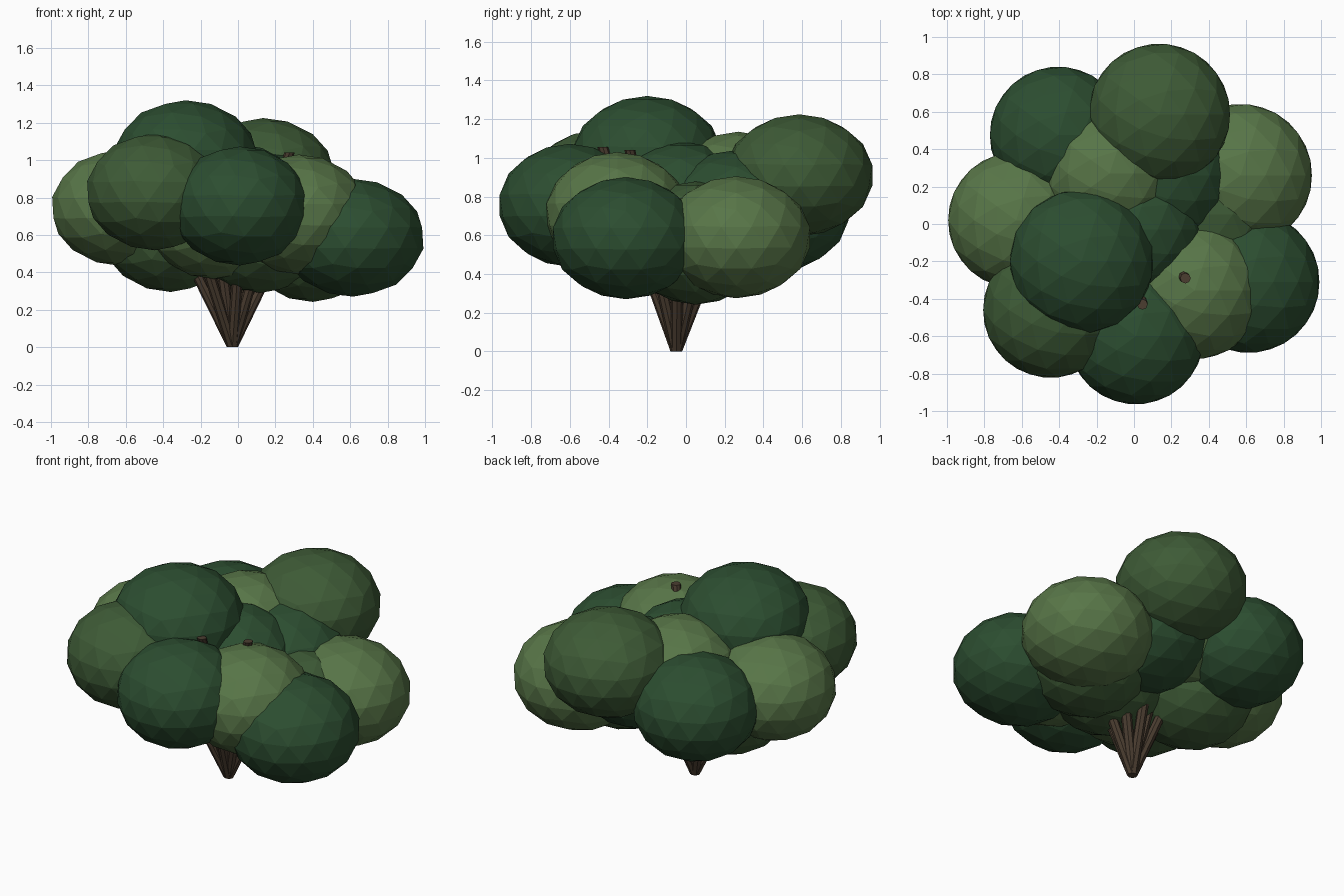
import bpy, bmesh, math
from mathutils import Vector

if "Cube" in bpy.data.objects:
    bpy.data.objects.remove(bpy.data.objects["Cube"])


def material(name, rgb):
    m = bpy.data.materials.new(name)
    m.diffuse_color = (*rgb, 1)
    m.use_nodes = True
    m.node_tree.nodes["Principled BSDF"].inputs["Base Color"].default_value = m.diffuse_color
    return m


DARK = material("dark_leaf", (0.025, 0.075, 0.03))
MID = material("mid_leaf", (0.048, 0.104, 0.037))
LIGHT = material("light_leaf", (0.097, 0.18, 0.064))
BARK = material("bark", (0.07, 0.047, 0.03))


def add_object(name, bm, mat):
    mesh = bpy.data.meshes.new(name)
    bm.to_mesh(mesh)
    bm.free()
    mesh.materials.append(mat)
    obj = bpy.data.objects.new(name, mesh)
    bpy.context.collection.objects.link(obj)
    return obj


def clump(name, x, y, z, r, rz, mat):
    # icosahedron with every edge cut in three, pushed out to a sphere
    bm = bmesh.new()
    bmesh.ops.create_icosphere(bm, subdivisions=1, radius=1)
    bmesh.ops.subdivide_edges(bm, edges=bm.edges[:], cuts=2, use_grid_fill=True)
    bmesh.ops.triangulate(bm, faces=bm.faces[:])
    for v in bm.verts:
        v.co.normalize()
    obj = add_object(name, bm, mat)
    obj.location = (x, y, z)
    obj.scale = (r, r, rz)


def stem(name, tip, r0=0.03, r1=0.032, sides=8):
    # straight stem rising from the shared base, with level ends
    base = Vector((-0.03, -0.05, 0))
    tip = Vector(tip)
    bm = bmesh.new()
    bmesh.ops.create_cone(bm, cap_ends=True, segments=sides, radius1=r0, radius2=r1, depth=1)
    for v in bm.verts:
        t = v.co.z + 0.5
        v.co = Vector((v.co.x, v.co.y, 0)) + base.lerp(tip, t)
    add_object(name, bm, BARK)


# leaf clumps: x, y, z, radius, vertical radius, colour
clumps = [
    ("crown_top", -0.28, -0.20, 1.00, 0.39, 0.32, DARK),
    ("crown_back", 0.135, 0.585, 0.91, 0.385, 0.315, MID),
    ("crown_left", -0.63, 0.02, 0.745, 0.37, 0.31, LIGHT),
    ("crown_front_left", -0.445, -0.46, 0.83, 0.368, 0.312, MID),
    ("crown_front", 0.01, -0.60, 0.755, 0.37, 0.318, DARK),
    ("crown_front_right", 0.325, -0.355, 0.71, 0.373, 0.32, LIGHT),
    ("crown_right", 0.613, -0.31, 0.585, 0.385, 0.315, DARK),
    ("crown_right_back", 0.57, 0.26, 0.59, 0.388, 0.315, LIGHT),
    ("crown_back_left", -0.405, 0.475, 0.73, 0.372, 0.315, DARK),
    ("crown_inner_back", -0.13, 0.27, 0.81, 0.37, 0.325, LIGHT),
    ("crown_inner_middle", 0.0, -0.03, 0.76, 0.37, 0.325, DARK),
    ("crown_inner_right", 0.14, 0.26, 0.72, 0.385, 0.32, DARK),
    ("crown_low_left", -0.36, 0.08, 0.61, 0.37, 0.315, MID),
    ("crown_low_right", 0.40, 0.05, 0.56, 0.37, 0.318, MID),
    ("crown_low_middle", 0.12, -0.10, 0.605, 0.37, 0.315, MID),
    ("crown_low_front", -0.13, -0.22, 0.68, 0.36, 0.315, LIGHT),
]
for c in clumps:
    clump(*c)

# fan of trunk stems; the first two poke out of the leaves
tips = [
    (0.275, -0.29, 1.04), (0.045, -0.43, 1.055),
    (0.33, -0.04, 0.75), (-0.42, -0.10, 0.80),
    (-0.30, -0.33, 0.85), (-0.28, 0.18, 0.82),
    (0.06, 0.26, 0.80), (0.24, 0.14, 0.80),
    (-0.12, 0.12, 0.80), (-0.14, -0.25, 0.85),
]
for i, tip in enumerate(tips):
    stem(f"trunk_stem_{i + 1}", tip, r1=0.028 if i < 2 else 0.034)
